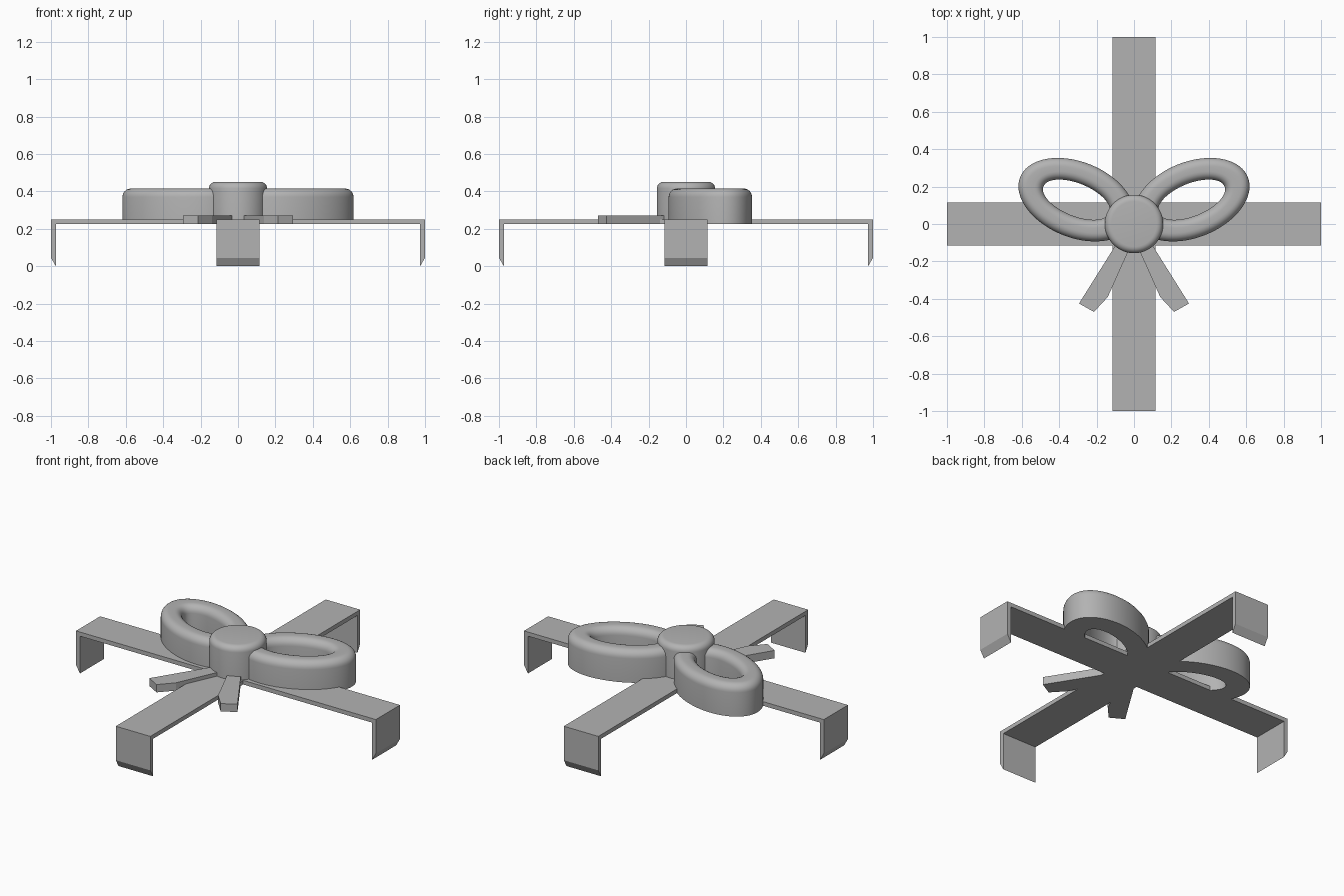
import bpy, bmesh
from math import sin, cos, pi, radians
from mathutils import Matrix, Vector

cube = bpy.data.objects.get("Cube")
if cube:
    bpy.data.objects.remove(cube, do_unlink=True)

GREY = (0.45, 0.45, 0.45, 1)
mat = bpy.data.materials.new("ribbon grey")
mat.use_nodes = True
mat.diffuse_color = GREY
mat.node_tree.nodes["Principled BSDF"].inputs["Base Color"].default_value = GREY

BASE, RIBBON_TOP, HALF = 0.225, 0.25, 0.115


def finish(bm, name, smooth=False):
    bmesh.ops.recalc_face_normals(bm, faces=bm.faces)
    mesh = bpy.data.meshes.new(name)
    bm.to_mesh(mesh)
    bm.free()
    mesh.materials.append(mat)
    obj = bpy.data.objects.new(name, mesh)
    bpy.context.collection.objects.link(obj)
    if smooth:
        bpy.ops.object.select_all(action="DESELECT")
        bpy.context.view_layer.objects.active = obj
        obj.select_set(True)
        bpy.ops.object.shade_smooth_by_angle(angle=radians(35))
    return obj


def extrude(name, points, direction, turn=0):
    """Extrude a flat outline along a direction, then turn it about z."""
    bm = bmesh.new()
    face = bm.faces.new([bm.verts.new(p) for p in points])
    out = bmesh.ops.extrude_face_region(bm, geom=[face])
    moved = [v for v in out["geom"] if isinstance(v, bmesh.types.BMVert)]
    bmesh.ops.translate(bm, verts=moved, vec=direction)
    bmesh.ops.rotate(bm, verts=bm.verts, cent=(0, 0, 0), matrix=Matrix.Rotation(turn, 3, "Z"))
    return finish(bm, name)


def loft(name, rings, centre=(0, 0), turn=0, closed=False, count=72):
    """Join elliptical rings (half length, half width, height)."""
    bm = bmesh.new()
    rot = Matrix.Rotation(turn, 3, "Z")
    loops = []
    for a, b, z in rings:
        angles = [2 * pi * i / count for i in range(count)]
        loops.append([bm.verts.new(rot @ Vector((a * cos(t), b * sin(t), z))
                                   + Vector((*centre, 0))) for t in angles])
    pairs = list(zip(loops, loops[1:]))
    if closed:
        pairs.append((loops[-1], loops[0]))
    else:
        bm.faces.new(loops[0])
        bm.faces.new(loops[-1])
    for low, high in pairs:
        for i in range(count):
            j = (i + 1) % count
            bm.faces.new((low[i], low[j], high[j], high[i]))
    return finish(bm, name, True)


def fillet(radius, steps=6):
    """Inset and drop along a quarter round, from the side to the top."""
    angles = [pi / 2 * i / steps for i in range(steps + 1)]
    return [(radius * (1 - cos(t)), radius * (1 - sin(t))) for t in angles]


# Crossed ribbon with folded-down ends, bevelled on the outer lower edge
end = [(1, RIBBON_TOP), (1, 0.045), (0.974, 0), (0.974, BASE)]
long_outline = end + [(-x, z) for x, z in reversed(end)]
extrude("long_ribbon", [(x, -HALF, z) for x, z in long_outline], (0, 2 * HALF, 0))
short_outline = [(HALF, RIBBON_TOP)] + end + [(HALF, BASE)]
for name, turn in (("back_ribbon", pi / 2), ("front_ribbon", -pi / 2)):
    extrude(name, [(x, -HALF, z) for x, z in short_outline], (0, 2 * HALF, 0), turn)

# Bow loops: tilted oval rings with rounded upper rims
LOOP_TOP = 0.415
soft = fillet(0.045)
rings = [(0.324, 0.202, BASE)]
rings += [(0.324 - d, 0.202 - d, LOOP_TOP - h) for d, h in soft]
rings += [(0.19 + d, 0.087 + d, LOOP_TOP - h) for d, h in reversed(soft)]
rings += [(0.19, 0.087, BASE)]

# Tails: flat strips flaring out to the front
tail = [(0.01, -0.1), (0.14, -0.39), (0.214, -0.47), (0.294, -0.425), (0.09, -0.1)]

for side, s in (("left", 1), ("right", -1)):
    loft(side + "_bow_loop", rings, (0.308 * s, 0.13), radians(22) * s, closed=True)
    extrude(side + "_tail", [(x * s, y, BASE) for x, y in tail], (0, 0, 0.047))

# Round centre knot
knot = [(0.156, 0.156, BASE)]
knot += [(0.156 - d, 0.156 - d, 0.45 - h) for d, h in fillet(0.035)]
loft("knot", knot)
